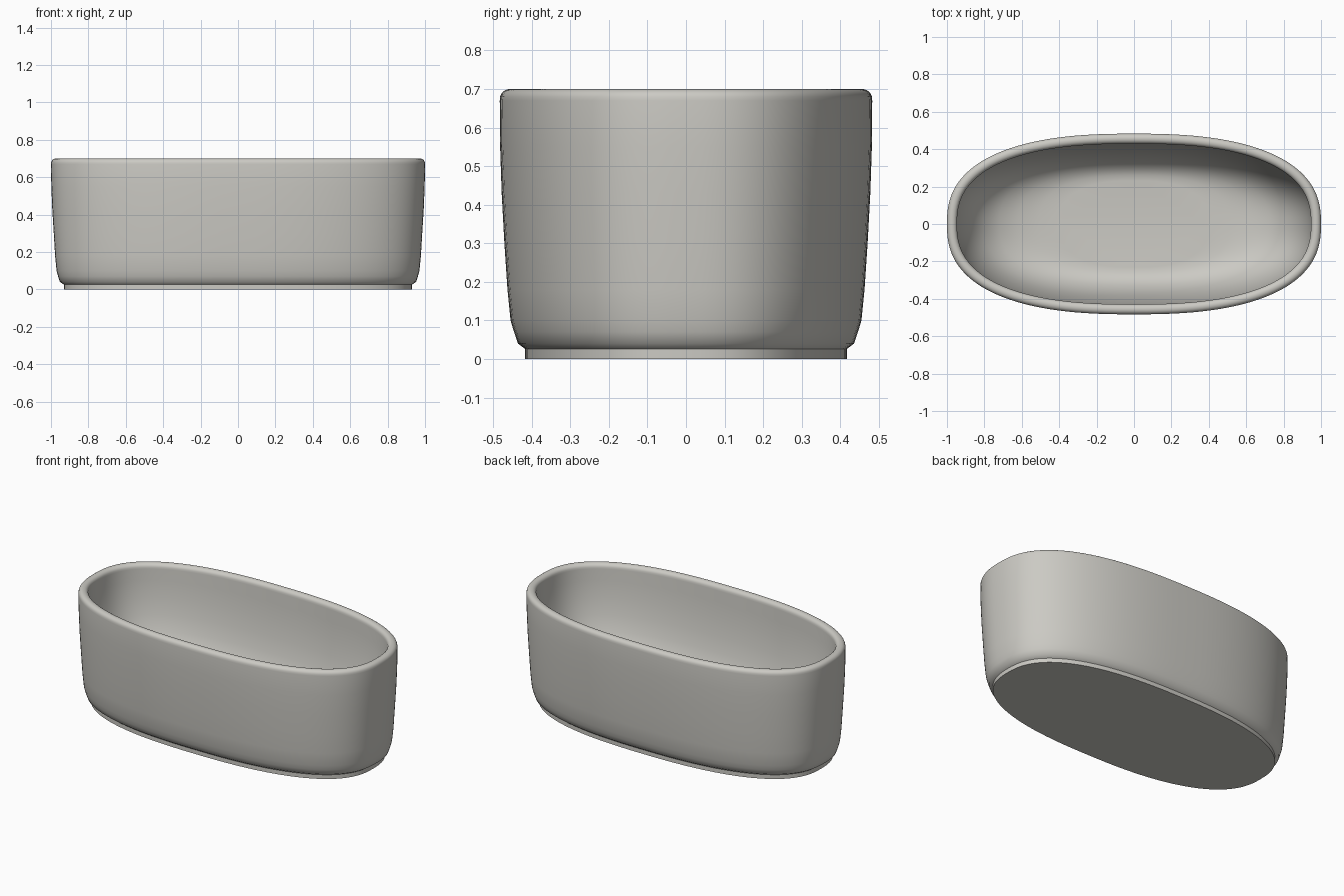
import bpy, bmesh, math

if "Cube" in bpy.data.objects:
    bpy.data.objects.remove(bpy.data.objects["Cube"])

SEG = 128      # points around the tub
POWER = 2.5    # superellipse exponent of the outline


def ring(bm, a, b, z):
    """One oval ring with half-length a, half-width b, at height z."""
    verts = []
    for i in range(SEG):
        t = 2 * math.pi * i / SEG
        c, s = math.cos(t), math.sin(t)
        x = a * math.copysign(abs(c) ** (2 / POWER), c)
        y = b * math.copysign(abs(s) ** (2 / POWER), s)
        verts.append(bm.verts.new((x, y, z)))
    return verts


# outer shell: recessed plinth, small lip, gently flaring wall
profile = [
    (0.93, 0.417, 0.0), (0.93, 0.417, 0.026), (0.952, 0.436, 0.04),
    (0.962, 0.446, 0.07), (0.970, 0.455, 0.10), (0.978, 0.463, 0.18),
    (0.985, 0.471, 0.30), (0.993, 0.478, 0.43), (0.998, 0.482, 0.55),
]
# rolled rim
R = 0.027
for k in range(13):
    t = math.pi * k / 12
    d = R * (1 - math.cos(t))
    profile.append((1.0 - d, 0.483 - d, 0.67 + 0.03 * math.sin(t) ** 0.8))
# inner basin down to the flat floor
profile += [
    (0.942, 0.426, 0.60), (0.927, 0.417, 0.50), (0.900, 0.403, 0.40),
    (0.860, 0.384, 0.31), (0.800, 0.358, 0.23), (0.720, 0.326, 0.175),
    (0.620, 0.295, 0.14), (0.510, 0.262, 0.124), (0.40, 0.232, 0.12),
]

bm = bmesh.new()
rings = [ring(bm, *p) for p in profile]
for lo, hi in zip(rings, rings[1:]):
    for i in range(SEG):
        j = (i + 1) % SEG
        bm.faces.new((lo[i], lo[j], hi[j], hi[i]))
bm.faces.new(rings[0][::-1])   # underside
bm.faces.new(rings[-1])        # basin floor
bmesh.ops.recalc_face_normals(bm, faces=bm.faces)
mesh = bpy.data.meshes.new("bathtub")
bm.to_mesh(mesh)
bm.free()

tub = bpy.data.objects.new("bathtub", mesh)
bpy.context.collection.objects.link(tub)

# warm stone grey
mat = bpy.data.materials.new("warm grey")
mat.diffuse_color = (0.60, 0.59, 0.55, 1)
mat.use_nodes = True
mat.node_tree.nodes["Principled BSDF"].inputs["Base Color"].default_value = mat.diffuse_color
mesh.materials.append(mat)

bpy.context.view_layer.objects.active = tub
tub.select_set(True)
bpy.ops.object.shade_smooth_by_angle(angle=math.radians(40))
